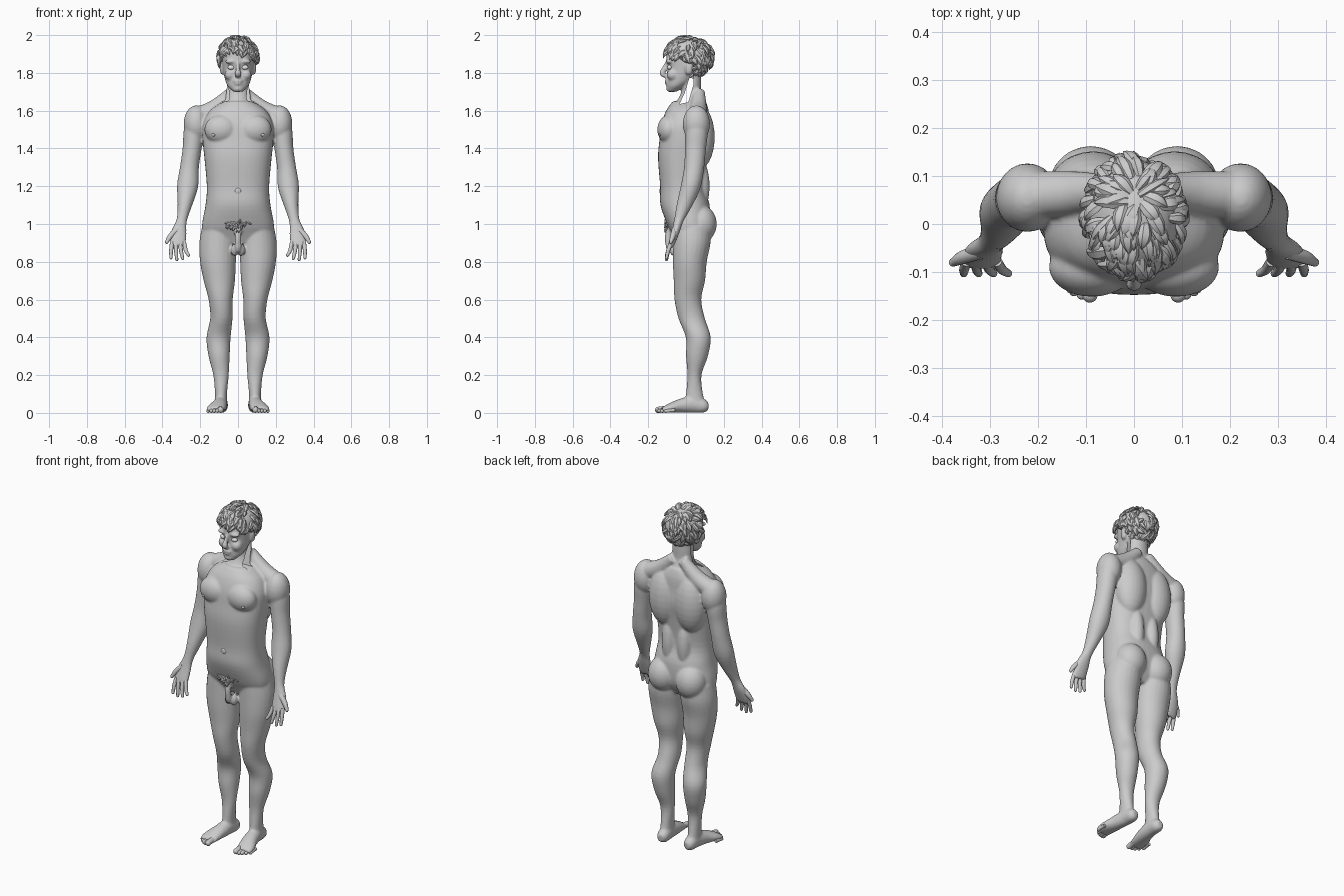
import bpy, bmesh, math, random
from mathutils import Vector, Matrix

random.seed(4)
if "Cube" in bpy.data.objects:
    bpy.data.objects.remove(bpy.data.objects["Cube"], do_unlink=True)

X, Z = Vector((1, 0, 0)), Vector((0, 0, 1))
SIDES = (1, -1)


def material(name, value):
    mat = bpy.data.materials.new(name)
    mat.use_nodes = True
    colour = (value, value, value, 1)
    mat.diffuse_color = colour
    mat.node_tree.nodes["Principled BSDF"].inputs["Base Color"].default_value = colour
    return mat


grey = material("plain grey", 0.6)
white = material("eye white", 0.9)


def spline(pts, steps):
    """Smooth the section list with a Catmull-Rom curve."""
    vs = [Vector(p) for p in pts]
    out = []
    for i in range(len(vs) - 1):
        a, b, c, d = vs[max(i - 1, 0)], vs[i], vs[i + 1], vs[min(i + 2, len(vs) - 1)]
        for k in range(steps):
            t = k / steps
            out.append((b * 2 + (c - a) * t + (a * 2 - b * 5 + c * 4 - d) * t * t
                        + (b * 3 - a - c * 3 + d) * t ** 3) / 2)
    return out + [vs[-1]]


def loft(bm, pts, mirror=1, axis=None, side=X, n=24, power=2, steps=4):
    """Skin rings given as x, y, z, half width, half depth."""
    secs = spline(pts, steps)
    centres = [Vector((s[0] * mirror, s[1], s[2])) for s in secs]
    rings = []
    for i, s in enumerate(secs):
        t = axis or (centres[min(i + 1, len(secs) - 1)] - centres[max(i - 1, 0)]).normalized()
        u = (side - t * side.dot(t)).normalized()
        w = t.cross(u)
        ring = []
        for k in range(n):
            c, q = math.cos(math.tau * k / n), math.sin(math.tau * k / n)
            c, q = (math.copysign(abs(f) ** (2 / power), f) for f in (c, q))
            ring.append(bm.verts.new(centres[i] + u * c * s[3] + w * q * s[4]))
        rings.append(ring)
    for r, s in zip(rings, rings[1:]):
        for k in range(n):
            j = (k + 1) % n
            bm.faces.new((r[k], r[j], s[j], s[k]))
    bm.faces.new(rings[0][::-1])
    bm.faces.new(rings[-1])


def ball(bm, centre, radii, mirror=1):
    c = Vector(centre)
    c.x *= mirror
    m = Matrix.Translation(c) @ Matrix.Diagonal((*radii, 1))
    return bmesh.ops.create_uvsphere(bm, u_segments=24, v_segments=14, radius=1, matrix=m)["verts"]


def profile(rows):
    """Rows of height, front, back, half width become loft sections."""
    return [(0, (f + b) / 2, z, w, (b - f) / 2) for z, f, b, w in rows]


def finish(name, bm, mat=grey, angle=60):
    bmesh.ops.recalc_face_normals(bm, faces=bm.faces)
    mesh = bpy.data.meshes.new(name)
    bm.to_mesh(mesh)
    bm.free()
    ob = bpy.data.objects.new(name, mesh)
    bpy.context.collection.objects.link(ob)
    mesh.materials.append(mat)
    shade(ob, angle)
    return ob


def shade(ob, angle):
    bpy.ops.object.select_all(action="DESELECT")
    bpy.context.view_layer.objects.active = ob
    ob.select_set(True)
    bpy.ops.object.shade_smooth_by_angle(angle=math.radians(angle))


# Torso, neck and head
bm = bmesh.new()
loft(bm, profile([(.9, -.05, .08, .12), (.95, -.075, .11, .18), (1, -.1, .125, .19),
                  (1.1, -.135, .125, .172), (1.2, -.137, .1, .165), (1.35, -.148, .115, .178),
                  (1.45, -.14, .13, .188), (1.53, -.13, .125, .185), (1.6, -.105, .12, .15),
                  (1.65, -.07, .105, .08)]), axis=Z, power=2.4, n=40)
loft(bm, profile([(1.58, -.09, .12, .1), (1.64, -.055, .105, .072), (1.69, -.028, .082, .062),
                  (1.75, -.02, .08, .06), (1.8, -.02, .08, .055)]), axis=Z)
loft(bm, profile([(1.7, -.095, -.05, .025), (1.73, -.103, 0, .055), (1.77, -.102, .06, .07),
                  (1.82, -.098, .1, .08), (1.88, -.105, .12, .085), (1.93, -.095, .115, .08),
                  (1.965, -.06, .09, .055), (1.98, -.02, .05, .02)]), axis=Z, n=32)

# Nose, lips and chin
loft(bm, [(0, -.098, 1.86, .009, .01), (0, -.113, 1.825, .01, .014), (0, -.127, 1.797, .018, .014),
          (0, -.108, 1.782, .015, .01)])
ball(bm, (0, -.1, 1.758), (.027, .014, .008))
ball(bm, (0, -.098, 1.744), (.023, .014, .008))
ball(bm, (0, -.085, 1.716), (.03, .02, .018))

for m in SIDES:
    # Brow, cheek and ear
    ball(bm, (.035, -.088, 1.86), (.035, .018, .012), m)
    ball(bm, (.042, -.07, 1.79), (.03, .032, .03), m)
    ball(bm, (.085, .015, 1.825), (.012, .022, .036), m)
    # Chest, upper back, seat and shoulder masses
    ball(bm, (.088, -.09, 1.5), (.09, .062, .078), m)
    ball(bm, (.085, .07, 1.46), (.095, .082, .17), m)
    ball(bm, (.05, .07, 1.2), (.045, .055, .15), m)
    ball(bm, (.09, .078, 1), (.088, .085, .1), m)
    ball(bm, (.222, .055, 1.53), (.066, .072, .098), m)
    loft(bm, [(.03, .07, 1.7, .03, .03), (.12, .065, 1.615, .045, .045), (.21, .06, 1.57, .05, .05)], m)
    # Arm and palm
    loft(bm, [(.225, .055, 1.57, .05, .055), (.235, .055, 1.48, .054, .06), (.243, .05, 1.4, .05, .056),
              (.257, .043, 1.3, .05, .053), (.267, .025, 1.2, .056, .052), (.282, -.01, 1.1, .038, .04),
              (.298, -.038, 1.02, .028, .025), (.312, -.055, .96, .04, .021),
              (.318, -.075, .9, .043, .017), (.316, -.083, .876, .038, .012)], m)
    # Leg and foot
    loft(bm, [(.1, .03, .99, .09, .1), (.105, .03, .9, .1, .1), (.106, .02, .8, .095, .09),
              (.099, .018, .7, .083, .083), (.092, .01, .6, .064, .071), (.088, .03, .5, .059, .07),
              (.103, .065, .4, .064, .066), (.1, .058, .3, .056, .058), (.09, .045, .2, .041, .037),
              (.09, .045, .1, .032, .045), (.09, .05, .04, .034, .055)], m, axis=Z)
    loft(bm, [(.085, .118, .034, .018, .02), (.087, .095, .036, .033, .036), (.09, .04, .045, .036, .045),
              (.1, -.03, .037, .042, .037), (.116, -.09, .024, .049, .024),
              (.12, -.125, .014, .044, .014)], m)
    # Groin, lower pair
    ball(bm, (.017, -.062, .862), (.021, .026, .032), m)
loft(bm, [(0, -.085, .985, .018, .018), (0, -.095, .93, .018, .017), (0, -.09, .875, .018, .016),
          (0, -.088, .85, .008, .008)])
body = finish("body", bm)

# Open sides of the neck
bm = bmesh.new()
gap = [(.02, 1.78), (.038, 1.8), (.04, 1.74), (.012, 1.645), (-.035, 1.635), (-.008, 1.69)]
face = bm.faces.new([bm.verts.new((-.14, y, z)) for y, z in gap])
new = bmesh.ops.extrude_face_region(bm, geom=[face])["geom"]
bmesh.ops.translate(bm, vec=X * .28, verts=[v for v in new if isinstance(v, bmesh.types.BMVert)])
cutter = finish("neck_gap_cutter", bm)
cutter.hide_render = True

# Blend the body into one skin, then cut the neck
fuse = body.modifiers.new("fuse", "REMESH")
fuse.mode, fuse.voxel_size = "VOXEL", .0065
relax = body.modifiers.new("relax", "SMOOTH")
relax.factor, relax.iterations = .5, 6
cut = body.modifiers.new("cut", "BOOLEAN")
cut.operation, cut.solver, cut.object = "DIFFERENCE", "EXACT", cutter
bpy.context.view_layer.update()
bpy.context.view_layer.objects.active = body
for name in ("fuse", "relax", "cut"):
    bpy.ops.object.modifier_apply(modifier=name)
bpy.data.objects.remove(cutter, do_unlink=True)
shade(body, 60)

for m, label in zip(SIDES, ("left", "right")):
    # Fingers and thumb
    bm = bmesh.new()
    for i, tip in enumerate((.835, .818, .812, .822)):
        x = .262 + .031 * i
        loft(bm, [(.286 + .021 * i, -.078, .905, .011, .011), ((.29 + .021 * i + x) / 2, -.094, .86, .0105, .0105),
                  (x, -.103, tip, .008, .008)], m, n=12)
        ball(bm, (x, -.103, tip), (.008, .008, .009), m)
    loft(bm, [(.32, -.058, .975, .016, .016), (.358, -.07, .935, .014, .014), (.377, -.08, .905, .009, .009)], m, n=12)
    ball(bm, (.377, -.08, .905), (.009, .009, .011), m)
    finish(label + "_fingers", bm)
    # Toes, largest on the inside
    bm = bmesh.new()
    for i in range(5):
        r = .016 if i == 0 else .0115 - .0005 * i
        x, y = .092 + .0165 * i, -.148 + .003 * i * i - .002 * i
        loft(bm, [(x - .002, y + .05, r + .004, r, r), (x, y + .02, r + .003, r, r), (x, y, r, r, r)], m, n=12)
        ball(bm, (x, y, r), (r, r, r), m)
    finish(label + "_toes", bm)
    # Eye and nipple
    bm = bmesh.new()
    ball(bm, (.036, -.086, 1.829), (.019, .013, .013), m)
    finish(label + "_eye", bm, white)
    bm = bmesh.new()
    ball(bm, (.13, -.139, 1.472), (.01, .006, .008), m)
    finish(label + "_nipple", bm)

# Navel
bm = bmesh.new()
ball(bm, (0, -.135, 1.175), (.016, .005, .016))
finish("navel", bm)


# Hair cap with overlapping locks
def above_hairline(p):
    return p.z > 1.92 - .75 * (p.y + .1)


def lock(bm, p, normal, along, length, width):
    side = along.cross(normal)
    pts = [(*(p + along * length * t + normal * lift), width * w, .009 * w)
           for t, lift, w in ((-.3, -.004, .6), (.2, .008, 1), (.65, .01, .7), (1, .004, .06))]
    loft(bm, pts, side=side, n=6, steps=2)


bm = bmesh.new()
centre, radii = Vector((0, .015, 1.885)), Vector((.096, .118, .1))
for v in ball(bm, centre, radii):
    if not above_hairline(v.co):
        v.co = centre + (v.co - centre) * .75
crown = Vector((0, .06, 1.99))
for i in range(260):
    d = Vector([random.gauss(0, 1) for k in range(3)]).normalized()
    p = centre + d * radii
    if not above_hairline(p):
        continue
    normal = Vector([d[k] / radii[k] for k in range(3)]).normalized()
    along = (p - crown).normalized() + Vector([random.uniform(-.5, .5) for k in range(3)])
    along = (along - normal * along.dot(normal)).normalized()
    lock(bm, p, normal, along, random.uniform(.035, .06), random.uniform(.011, .018))
for v in bm.verts:
    v.co.z = min(v.co.z, 2)
finish("hair", bm, angle=35)

# Short curls at the base of the abdomen
bm = bmesh.new()
for i in range(36):
    x = random.uniform(-.055, .055)
    p = Vector((x, -.1 + abs(x) * .25, random.uniform(.965 + abs(x) * .5, 1.01)))
    along = Vector((x * 8 + random.uniform(-.5, .5), 0, random.uniform(-1, .2))).normalized()
    lock(bm, p, Vector((0, -1, 0)), along, .022, .007)
finish("lower_curls", bm, angle=35)
